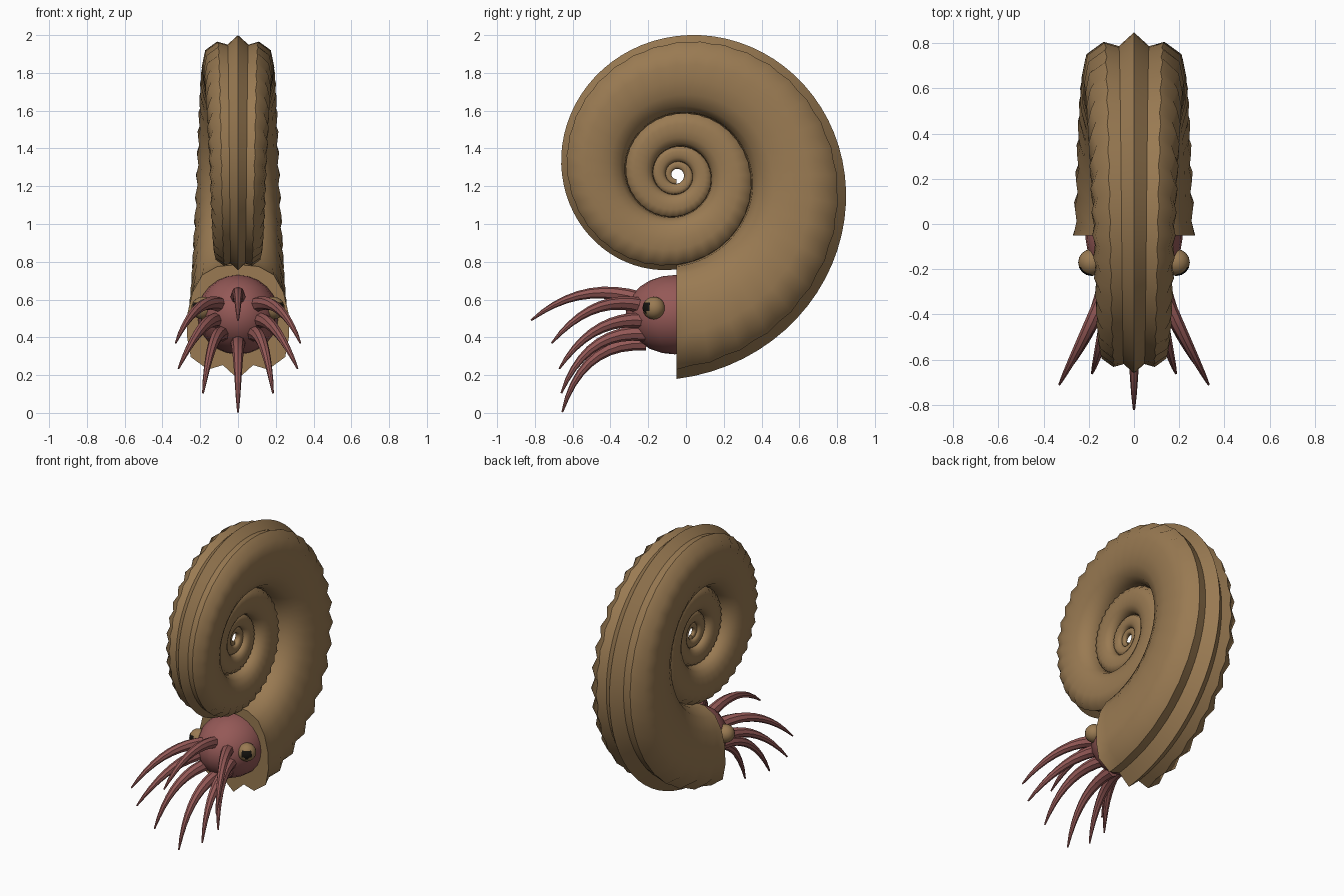
import bpy, bmesh, math
from mathutils import Vector

if "Cube" in bpy.data.objects:
    bpy.data.objects.remove(bpy.data.objects["Cube"])


def material(name, rgb):
    m = bpy.data.materials.new(name)
    m.diffuse_color = (*rgb, 1)
    m.use_nodes = True
    m.node_tree.nodes["Principled BSDF"].inputs["Base Color"].default_value = m.diffuse_color
    return m


TAN = material("shell tan", (0.32, 0.195, 0.085))
PINK = material("flesh pink", (0.30, 0.10, 0.095))
BLACK = material("pupil black", (0.008, 0.007, 0.005))


def finish(bm, name, mats, angle=40):
    bmesh.ops.recalc_face_normals(bm, faces=bm.faces[:])
    me = bpy.data.meshes.new(name)
    bm.to_mesh(me)
    bm.free()
    ob = bpy.data.objects.new(name, me)
    bpy.context.collection.objects.link(ob)
    for m in mats:
        me.materials.append(m)
    bpy.ops.object.select_all(action='DESELECT')
    ob.select_set(True)
    bpy.context.view_layer.objects.active = ob
    bpy.ops.object.shade_smooth_by_angle(angle=math.radians(angle))
    return ob


def loft(bm, rings):
    """Bridge closed rings of points and cap both ends."""
    rows = [[bm.verts.new(p) for p in ring] for ring in rings]
    n = len(rows[0])
    for a, b in zip(rows, rows[1:]):
        for i in range(n):
            j = (i + 1) % n
            bm.faces.new((a[i], a[j], b[j], b[i]))
    bm.faces.new(rows[0])
    bm.faces.new(rows[-1])


# Shell: keeled whorl section swept along a logarithmic spiral
CY, CZ, DECAY = -0.05, 1.26, 0.1225
# (distance from spiral centre, half width, rib strength)
half = [(1.08, 0, 0), (1.007, 0.08, 0), (1.026, 0.155, 0.03), (0.957, 0.238, 0.05),
        (0.85, 0.26, 0.04), (0.73, 0.262, 0.02), (0.62, 0.238, 0.01),
        (0.53, 0.19, 0), (0.485, 0.11, 0), (0.475, 0, 0)]
section = half + [(r, -x, k) for r, x, k in reversed(half[1:-1])]
STEPS, TURNS = 72, 4
rings = []
for s in range(STEPS * TURNS + 1):
    t = 2 * math.pi * s / STEPS
    size = math.exp(-DECAY * t)
    rib = math.cos(math.pi * s)
    ring = []
    for r, x, k in section:
        d = r * size * (1 + 0.15 * k * rib)
        ring.append((x * size * (1 + k * rib), CY + d * math.sin(t), CZ - d * math.cos(t)))
    rings.append(ring)
bm = bmesh.new()
loft(bm, rings)
finish(bm, "shell", [TAN], 45)

# Head: rounded dome emerging from the shell opening
bm = bmesh.new()
bmesh.ops.create_uvsphere(bm, u_segments=16, v_segments=12, radius=1)
for v in bm.verts:
    x, y, z = v.co
    v.co = (0.215 * x, -0.06 + 0.26 * y, 0.52 + 0.21 * z)
finish(bm, "head", [PINK])


# Eyes: globes with a dark forward-facing pupil
for side, label in ((1, "right"), (-1, "left")):
    bm = bmesh.new()
    bmesh.ops.create_uvsphere(bm, u_segments=16, v_segments=12, radius=0.06)
    look = Vector((0.5 * side, -0.86, 0.08)).normalized()
    for f in bm.faces:
        f.material_index = int(f.calc_center_median().normalized().dot(look) > 0.84)
    for v in bm.verts:
        v.co += Vector((0.187 * side, -0.17, 0.555))
    finish(bm, label + "_eye", [TAN, BLACK])


# Tentacles: tapered tubes along drooping arcs
def tentacle(name, p0, p1, p2, sides=8, steps=9):
    p0, p1, p2 = Vector(p0), Vector(p1), Vector(p2)
    rings = []
    for i in range(steps + 1):
        t = i / steps
        c = p0 * (1 - t) ** 2 + p1 * 2 * t * (1 - t) + p2 * t * t
        tan = ((p1 - p0) * (1 - t) + (p2 - p1) * t).normalized()
        u = tan.cross(Vector((1, 0, 0))).normalized()
        w = tan.cross(u)
        rad = 0.005 + 0.036 * (1 - t) ** 0.75
        rings.append([c + rad * (math.cos(a) * u + math.sin(a) * w)
                      for a in (2 * math.pi * k / sides for k in range(sides))])
    bm = bmesh.new()
    loft(bm, rings)
    finish(bm, name, [PINK])


tentacle("top_tentacle", (0, -0.24, 0.60), (0, -0.55, 0.71), (0, -0.82, 0.49))
tentacle("bottom_tentacle", (0, -0.21, 0.37), (0, -0.55, 0.38), (0, -0.655, 0.004))
for side, label in ((1, "right"), (-1, "left")):
    for part, a, b, c in (
            ("upper", (0.09, -0.24, 0.57), (0.22, -0.50, 0.63), (0.33, -0.71, 0.37)),
            ("middle", (0.11, -0.23, 0.49), (0.19, -0.50, 0.51), (0.315, -0.67, 0.235)),
            ("lower", (0.08, -0.22, 0.42), (0.14, -0.53, 0.44), (0.185, -0.66, 0.105))):
        tentacle(f"{label}_{part}_tentacle",
                 *[(p[0] * side, p[1], p[2]) for p in (a, b, c)])
